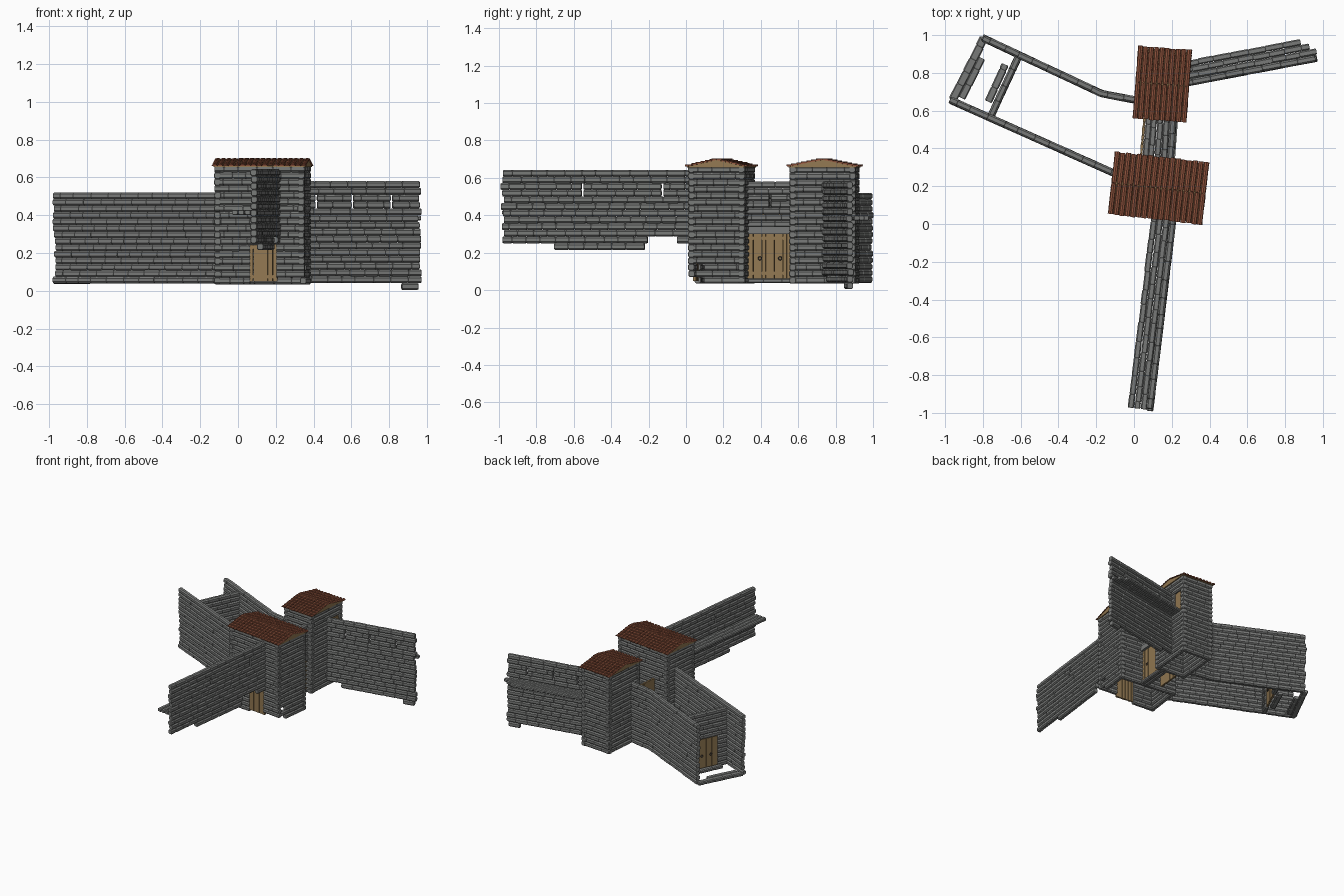
import bpy, bmesh, math, random
from mathutils import Vector, Matrix

if "Cube" in bpy.data.objects:
    bpy.data.objects.remove(bpy.data.objects["Cube"])

random.seed(4)


def material(name, col):
    m = bpy.data.materials.new(name)
    m.diffuse_color = (*col, 1)
    m.use_nodes = True
    m.node_tree.nodes["Principled BSDF"].inputs["Base Color"].default_value = m.diffuse_color
    return m


STONE = material("grey stone", (0.19, 0.195, 0.19))
TILE = material("terracotta tile", (0.27, 0.085, 0.045))
WOOD = material("brown wood", (0.29, 0.19, 0.085))
IRON = material("dark iron", (0.04, 0.04, 0.045))
COURSE = 0.0355
T = 0.036  # wall thickness


def finish(bm, name, mat):
    bmesh.ops.recalc_face_normals(bm, faces=bm.faces)
    me = bpy.data.meshes.new(name)
    bm.to_mesh(me)
    bm.free()
    me.materials.append(mat)
    ob = bpy.data.objects.new(name, me)
    bpy.context.collection.objects.link(ob)
    return ob


def loft(bm, rings):
    vs = [[bm.verts.new(p) for p in r] for r in rings]
    n = len(vs[0])
    for a, b in zip(vs, vs[1:]):
        for i in range(n):
            bm.faces.new((a[i], a[(i + 1) % n], b[(i + 1) % n], b[i]))
    bm.faces.new(vs[0][::-1])
    bm.faces.new(vs[-1])


def box(bm, c, u, length, t, h):
    """Plain block along the horizontal direction u."""
    n = Vector((-u.y, u.x, 0))
    z = Vector((0, 0, 1))
    loft(bm, [[c + u * e * length / 2 + n * a * t / 2 + z * b * h / 2
               for a, b in ((-1, -1), (1, -1), (1, 1), (-1, 1))] for e in (-1, 1)])


def stone(bm, c, u, length, t, h):
    """Rounded building stone: chamfered bar with drawn-in ends."""
    n = Vector((-u.y, u.x, 0))
    z = Vector((0, 0, 1))
    k = min(t, h) * 0.24
    prof = []
    for a, b in ((1, -1), (1, 1), (-1, 1), (-1, -1)):
        q = [(a * (t / 2 - k), b * h / 2), (a * t / 2, b * (h / 2 - k))]
        prof += q if a * b < 0 else q[::-1]
    e = min(0.005, length / 4)
    loft(bm, [[c + u * s + n * (p * f) + z * (q * f) for p, q in prof]
              for s, f in ((-length / 2, .82), (e - length / 2, 1), (length / 2 - e, 1), (length / 2, .82))])


def frame(p0, p1):
    a, b = Vector((*p0, 0)), Vector((*p1, 0))
    return a, (b - a).normalized(), (b - a).length


def lay_row(bm, a, u, s0, s1, z, t, h, shift=0.0, keep=None):
    """One row of stones of varied length from s0 to s1."""
    s = s0
    first = shift
    while s < s1 - 1e-4:
        ln = (first or 1) * random.uniform(0.07, 0.105)
        first = 0
        if s1 - (s + ln) < 0.03:
            ln = s1 - s
        m = s + ln / 2
        if keep is None or keep(m):
            c = a + u * m + Vector((-u.y, u.x, 0)) * random.uniform(-.002, .002)
            stone(bm, c + Vector((0, 0, z)), u, ln, t, h)
        s += ln


def wall(bm, p0, p1, z0, z1, holes=(), base=None, ragged=(0, 0)):
    """Coursed wall; holes are (start, end, low, high), base gives the ground height."""
    a, u, length = frame(p0, p1)
    n = max(1, round((z1 - z0) / COURSE))
    h = (z1 - z0) / n
    for i in range(n):
        z = z0 + (i + .5) * h
        spans = [(random.uniform(-.5, 1) * ragged[0], length - random.uniform(-.5, 1) * ragged[1])]
        for s0, s1, lo, hi in holes:
            if lo < z < hi:
                spans = [q for x, y in spans for q in ((x, min(y, s0)), (max(x, s1), y)) if q[1] - q[0] > .005]
        for x, y in spans:
            lay_row(bm, a, u, x, y, z, T, h * 1.02, .5 if i % 2 else 0,
                    (lambda m: z > base(m)) if base else None)


def walkway(bm, p0, p1, z, offsets, shrink=0.0, start=0.0, stop=None, w=.033):
    a, u, length = frame(p0, p1)
    n = Vector((-u.y, u.x, 0))
    for i, o in enumerate(offsets):
        lay_row(bm, a + n * o, u, start, (stop or length) - shrink * i + random.uniform(-.008, .008),
                z, w, .026, .5 if i % 2 else 0)


def door(name, p0, p1, z0, z1, planks, rings=True):
    a, u, length = frame(p0, p1)
    n = Vector((-u.y, u.x, 0))
    bm = bmesh.new()
    w = length / planks
    for i in range(planks):
        box(bm, a + u * (i + .5) * w + Vector((0, 0, (z0 + z1) / 2)), u, w * .93,
            .012 + .003 * (i % 2), z1 - z0)
    for f in (.12, .9):  # cross battens
        box(bm, a + u * length / 2 + Vector((0, 0, z0 + (z1 - z0) * f)), u, length, .009, .02)
    finish(bm, name, WOOD)
    if rings:
        for i, (f, side) in enumerate(((.3, 1), (.7, 1), (.3, -1), (.7, -1))):
            p = a + u * length * f + n * side * .011 + Vector((0, 0, z0 + (z1 - z0) * .45))
            bpy.ops.mesh.primitive_torus_add(major_segments=10, minor_segments=4, major_radius=.009,
                                             minor_radius=.0025, location=p,
                                             rotation=(math.pi / 2, 0, math.atan2(u.y, u.x)))
            ob = bpy.context.object
            ob.name = f"{name}_ring_{i}"
            ob.data.materials.append(IRON)


def tower(name, c, w, d, deg, rw, rd, holes, bases):
    R = Matrix.Translation((*c, 0)) @ Matrix.Rotation(math.radians(deg), 4, 'Z')
    x, y = w / 2, d / 2
    i = T / 2
    runs = [((-x, i - y), (x, i - y)), ((x - i, -y), (x - i, y)),
            ((x, y - i), (-x, y - i)), ((i - x, y), (i - x, -y))]  # south, east, north, west
    bm = bmesh.new()
    for k, (p, q) in enumerate(runs):
        wall(bm, (R @ Vector((*p, 0))).xy, (R @ Vector((*q, 0))).xy, .035, .662,
             holes.get(k, ()), bases.get(k))
    finish(bm, name + "_walls", STONE)
    # low gable under the tiles
    X, Y, e, r = rw / 2 - .008, rd / 2 - .008, .656, .697
    bm = bmesh.new()
    loft(bm, [[R @ Vector((s * X, p, q)) for p, q in ((-Y, e), (Y, e), (Y, e + .004), (0, r), (-Y, e + .004))]
              for s in (-1, 1)])
    finish(bm, name + "_roof_boards", WOOD)
    # overlapping curved tiles on both slopes
    bm = bmesh.new()
    cols, rows = round(rw / .029), round(rd / 2 / .0275)
    cw, rl = rw / cols, rd / 2 / rows
    pitch = math.atan2(.038, rd / 2)
    arc = [(-.5, 0), (-.36, .007), (0, .0105), (.36, .007), (.5, 0)]
    for sg in (-1, 1):
        down = Vector((0, sg * math.cos(pitch), -math.sin(pitch)))
        up = Vector((0, sg * math.sin(pitch), math.cos(pitch)))
        for j in range(rows):
            for k in range(cols):
                o = Vector(((k + .5) * cw - rw / 2, 0, .695))
                d0, d1 = j * rl, (j + 1) * rl + random.uniform(0, .006)
                loft(bm, [[R @ (o + down * dd + up * (v * f + lift) + Vector((h * cw * f, 0, 0)))
                           for h, v in arc] for dd, f, lift in ((d0, .85, 0), (d1, 1.0, .004))])
    finish(bm, name + "_roof_tiles", TILE)


# towers
tower("south_tower", (.13, .19), .48, .305, -6.5, .505, .33,
      {0: [(.19, .33, 0, .25), (.21, .30, .43, .57)]},
      {0: lambda s: .08 if s > .36 else 0, 1: lambda s: .14 if s < .05 else 0})
tower("north_tower", (.15, .74), .262, .355, -4.5, .288, .382,
      {1: [(.24, .32, .40, .55)]}, {})
door("south_tower_door", (.055, .062), (.21, .045), .05, .25, 6, False)
door("south_tower_walk_door", (.085, .062), (.185, .05), .42, .57, 4, False)
door("north_tower_walk_door", (.27, .80), (.277, .885), .39, .55, 4, False)

# south curtain wall with walk on its west side
S0, S1 = (.083, -.985), (.207, .04)
bm = bmesh.new()
wall(bm, S0, S1, .215, .643, [(.43, .442, .5, .572), (.86, .872, .5, .572)],
     lambda s: .25 if s < .24 or (s > .36 and random.random() < .45) else (.28 if s > .8 else 0), (.015, 0))
walkway(bm, S0, S1, .415, (.033, .066, .099))
finish(bm, "south_curtain_wall", STONE)

# north-east curtain wall with walk on its north side
N0, N1 = (.27, .746), (.965, .878)
bm = bmesh.new()
wall(bm, N0, N1, .005, .58, [(.14, .152, .435, .51), (.335, .347, .435, .51), (.545, .557, .435, .51)],
     lambda s: .075 if s < .12 else (.045 if s < .6 else 0), (0, .015))
walkway(bm, N0, N1, .385, (.033, .066, .099), .03)
finish(bm, "north_east_curtain_wall", STONE)

# gate wall between the towers
G0, G1 = (.19, .315), (.21, .585)
bm = bmesh.new()
wall(bm, G0, G1, .335, .58, [(.13, .142, .45, .51)])
walkway(bm, G0, G1, .36, (.034, .068, .102, .13))
walkway(bm, G0, G1, .05, (0, .034))
a, u, length = frame(G0, G1)
box(bm, a + u * length / 2 + Vector((0, 0, .32)), u, length, .05, .04)
finish(bm, "gate_wall", STONE)
door("main_gate", G0, G1, .062, .302, 12)
door("rear_gate", (.035, .33), (.058, .585), .06, .43, 11, False)

# forecourt walls
bm = bmesh.new()
wall(bm, (-.97, .655), (-.09, .262), .04, .52, ragged=(.012, 0))
wall(bm, (-.80, .985), (-.17, .69), .04, .52, ragged=(.012, 0))
wall(bm, (-.18, .692), (.03, .652), .04, .52)
finish(bm, "forecourt_side_walls", STONE)

# inner cross wall with its door, and threshold stones
C0, C1 = (-.76, .565), (-.61, .89)
bm = bmesh.new()
wall(bm, C0, C1, .04, .50, [(.085, .275, 0, .285)])
walkway(bm, C0, C1, .055, (.045,), start=.07, stop=.29, w=.04)
finish(bm, "forecourt_cross_wall", STONE)
a, u, length = frame(C0, C1)
door("forecourt_door", (a + u * .085).xy, (a + u * .275).xy, .045, .285, 8)
bm = bmesh.new()
E0, E1 = (-.965, .66), (-.80, .985)
walkway(bm, E0, E1, .05, (-.005,), w=.045)
walkway(bm, E0, E1, .05, (-.045,), start=.03, stop=.27, w=.04)
finish(bm, "forecourt_threshold", STONE)
